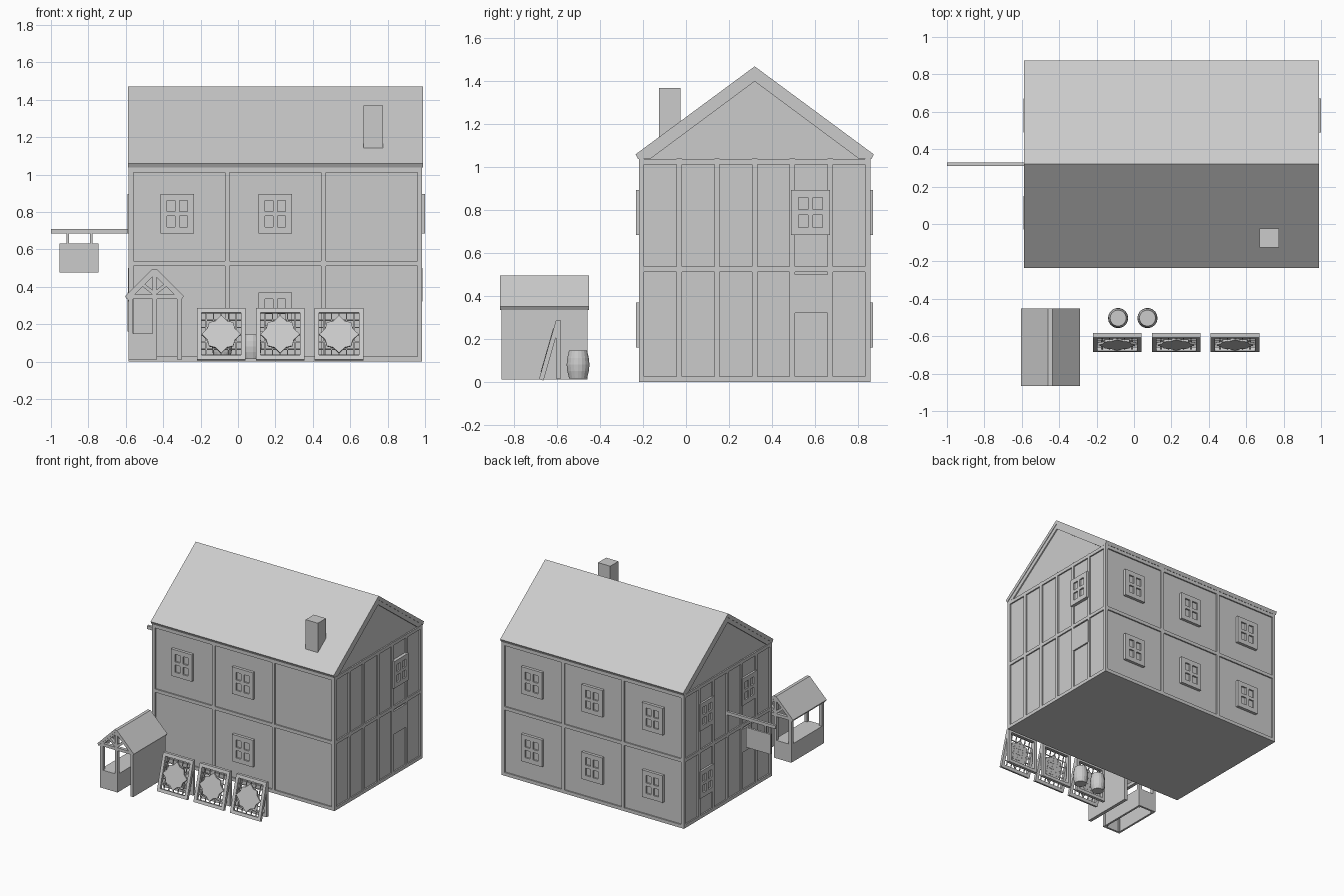
import bpy, bmesh, math
from mathutils import Matrix, Vector

if "Cube" in bpy.data.objects:
    bpy.data.objects.remove(bpy.data.objects["Cube"])

grey = bpy.data.materials.new("plain grey")
grey.use_nodes = True
COLOUR = (0.6, 0.6, 0.6, 1)
grey.diffuse_color = COLOUR
grey.node_tree.nodes["Principled BSDF"].inputs["Base Color"].default_value = COLOUR


def finish(name, bm, matrix=Matrix()):
    bmesh.ops.recalc_face_normals(bm, faces=bm.faces)
    bm.transform(matrix)
    mesh = bpy.data.meshes.new(name)
    bm.to_mesh(mesh)
    bm.free()
    mesh.materials.append(grey)
    obj = bpy.data.objects.new(name, mesh)
    bpy.context.collection.objects.link(obj)
    return obj


def boxes(name, parts, matrix=Matrix()):
    """Join boxes given as (x0, x1, y0, y1, z0, z1)."""
    bm = bmesh.new()
    for x0, x1, y0, y1, z0, z1 in parts:
        place = Matrix.Translation(((x0 + x1) / 2, (y0 + y1) / 2, (z0 + z1) / 2))
        size = Matrix.Diagonal((x1 - x0, y1 - y0, z1 - z0, 1))
        bmesh.ops.create_cube(bm, size=1, matrix=place @ size)
    return finish(name, bm, matrix)


def prism(name, points, axis, start, end, matrix=Matrix()):
    """Extrude an outline along x (points are y, z) or y (points are x, z)."""
    bm = bmesh.new()
    spot = (lambda p: (start, *p)) if axis == "x" else (lambda p: (p[0], start, p[1]))
    face = bm.faces.new([bm.verts.new(spot(p)) for p in points])
    new = bmesh.ops.extrude_face_region(bm, geom=[face])["geom"]
    step = Vector((end - start, 0, 0) if axis == "x" else (0, end - start, 0))
    bmesh.ops.translate(bm, vec=step, verts=[v for v in new if isinstance(v, bmesh.types.BMVert)])
    return finish(name, bm, matrix)


def frame(x0, x1, y0, y1, z0, z1, t):
    return [(x0, x0 + t, y0, y1, z0, z1), (x1 - t, x1, y0, y1, z0, z1),
            (x0 + t, x1 - t, y0, y1, z0, z0 + t), (x0 + t, x1 - t, y0, y1, z1 - t, z1)]


def window(name, u, z, depth, matrix):
    w, h = 0.09, 0.105
    parts = frame(u - w, u + w, -depth, -depth + 0.03, z - h, z + h, 0.035)
    parts += [(u - 0.012, u + 0.012, -depth, -depth + 0.03, z - h + 0.03, z + h - 0.03),
              (u - w + 0.03, u + w - 0.03, -depth, -depth + 0.03, z - 0.012, z + 0.012),
              (u - w + 0.03, u + w - 0.03, -depth + 0.012, -depth + 0.03, z - h + 0.03, z + h - 0.03)]
    boxes(name, parts, matrix)


# House body and roof
CENTRE = Matrix.Translation((0.2, 0.32, 0))
prism("house_walls", [(-0.53, 0), (0.53, 0), (0.53, 1.046), (0, 1.438), (-0.53, 1.046)],
      "x", -0.775, 0.775, CENTRE)
prism("main_roof", [(-0.555, 1.06), (0, 1.47), (0.555, 1.06), (0.543, 1.037), (0, 1.438), (-0.543, 1.037)],
      "x", -0.788, 0.788, CENTRE)
for side, x in (("left", 0.77), ("right", -0.784)):
    prism(side + "_gable_boards", [(-0.54, 1.04), (0, 1.44), (0.54, 1.04), (0.485, 1.04), (0, 1.40), (-0.485, 1.04)],
          "x", x, x + 0.014, CENTRE)
boxes("chimney", [(0.67, 0.775, -0.125, -0.025, 1.1, 1.37)])

# Timber framing and windows on the four walls; each wall is laid out facing -y
LOW, HIGH = 0.265, 0.79
walls = {
    "front": (0, 0.785, 0.54, 4, 0.552, [(-0.525, HIGH), (0, HIGH), (0, LOW)]),
    "back": (180, 0.785, 0.54, 4, 0.552, [(u, z) for u in (-0.52, 0, 0.52) for z in (LOW, HIGH)]),
    "left": (90, 0.54, 0.785, 7, 0.8, [(0.26, HIGH)]),
    "right": (-90, 0.54, 0.785, 7, 0.79, [(-0.26, HIGH), (-0.26, LOW), (0.26, HIGH)]),
}
for name, (turn, half, face, posts, proud, panes) in walls.items():
    m = CENTRE @ Matrix.Rotation(math.radians(turn), 4, "Z")
    pitch = (2 * half - 0.025) / (posts - 1)
    parts = [(-half + i * pitch, -half + i * pitch + 0.025, -face, -face + 0.02, 0, 1.04) for i in range(posts)]
    parts += [(-half, half, -face, -face + 0.02, z, z + 0.026) for z in (0, 0.512, 1.012)]
    boxes(name + "_timbers", parts, m)
    for i, (u, z) in enumerate(panes):
        window(f"{name}_window_{i + 1}", u, z, proud, m)
    if name in ("left", "right"):
        u = 0.26
        boxes(name + "_shutter_panel", [(u - 0.09, u + 0.09, -0.787, -0.77, 0.32, 0.5)], m)

# Hanging sign
boxes("sign_beam", [(-1, -0.57, 0.31, 0.33, 0.685, 0.71)])
boxes("sign_hangers", [(x, x + 0.012, 0.315, 0.325, 0.62, 0.69) for x in (-0.916, -0.79)])
boxes("sign_board", [(-0.955, -0.745, 0.312, 0.328, 0.475, 0.63)])

# Porch: solid wall on one side, low counter on the other, posts and trusses
BACK, FRONT, MID = -0.46, -0.86, -0.447
boxes("porch_wall", [(-0.325, -0.3, FRONT, BACK, 0.01, 0.35)])
boxes("porch_counter", [(-0.585, -0.57, FRONT, BACK, 0.01, 0.15), (-0.45, -0.435, FRONT, BACK, 0.01, 0.15),
                        (-0.585, -0.435, FRONT, FRONT + 0.015, 0.01, 0.15),
                        (-0.585, -0.435, BACK - 0.015, BACK, 0.01, 0.15),
                        (-0.585, -0.435, FRONT, BACK, 0.135, 0.15)])
boxes("porch_plate", [(-0.59, -0.565, FRONT, BACK, 0.33, 0.355)])
for end, y in (("front", FRONT), ("back", BACK - 0.025)):
    y2 = y + 0.025
    boxes(f"porch_{end}_posts", [(x, x + 0.024, y, y2, 0.01, 0.35) for x in (-0.585, -0.458, -0.325)])
    boxes(f"porch_{end}_truss", [(-0.585, -0.305, y, y2, 0.335, 0.358), (MID - 0.01, MID + 0.01, y, y2, 0.35, 0.48)])
    for s in (-1, 1):
        prism(f"porch_{end}_brace", [(MID, 0.35), (MID + s * 0.08, 0.415), (MID + s * 0.068, 0.428), (MID, 0.375)],
              "y", y, y2)
        prism(f"porch_{end}_rafter", [(MID, 0.49), (MID + s * 0.145, 0.345), (MID + s * 0.12, 0.345), (MID, 0.462)],
              "y", y, y2)
prism("porch_roof", [(MID - 0.157, 0.35), (MID - 0.012, 0.495), (MID + 0.012, 0.495), (MID + 0.157, 0.35),
                     (MID + 0.148, 0.335), (MID, 0.48), (MID - 0.148, 0.335)], "y", -0.867, -0.453)

# Standing lattice boards with a star plaque
TILT = Matrix.Rotation(math.radians(-16), 4, "X")
RADII = (0.105, 0.08, 0.092, 0.08)
star = [(RADII[i % 4] * math.cos(i * math.pi / 8), 0.14 + RADII[i % 4] * math.sin(i * math.pi / 8))
        for i in range(16)]
for i, x in enumerate((-0.09, 0.225, 0.54)):
    lean = Matrix.Translation((x, -0.685, 0.012)) @ TILT
    bars = frame(-0.13, 0.13, 0, 0.022, 0, 0.285, 0.024)
    bars += [(u - 0.003, u + 0.003, 0.008, 0.014, 0.02, 0.27) for u in (-0.08, -0.04, 0, 0.04, 0.08)]
    bars += [(-0.11, 0.11, 0.008, 0.014, z - 0.003, z + 0.003) for z in (0.06, 0.1, 0.14, 0.18, 0.22)]
    boxes(f"lattice_board_{i + 1}", bars, lean)
    prism(f"star_plaque_{i + 1}", star, "y", -0.002, 0.012, lean)
    boxes(f"board_stand_{i + 1}", frame(x - 0.13, x + 0.13, -0.605, -0.583, 0.015, 0.285, 0.024))

# Barrels
profile = [(0, 0.015), (0.042, 0.015), (0.051, 0.05), (0.054, 0.08), (0.051, 0.11), (0.043, 0.145),
           (0.039, 0.145), (0.039, 0.137), (0, 0.137)]
for i, x in enumerate((-0.085, 0.072)):
    bm = bmesh.new()
    verts = [bm.verts.new((r, 0, z)) for r, z in profile]
    edges = [bm.edges.new(pair) for pair in zip(verts, verts[1:])]
    bmesh.ops.spin(bm, geom=verts + edges, cent=(0, 0, 0), axis=(0, 0, 1), angle=math.tau, steps=18)
    bmesh.ops.remove_doubles(bm, verts=bm.verts, dist=0.0005)
    finish(f"barrel_{i + 1}", bm, Matrix.Translation((x, -0.503, 0)))
